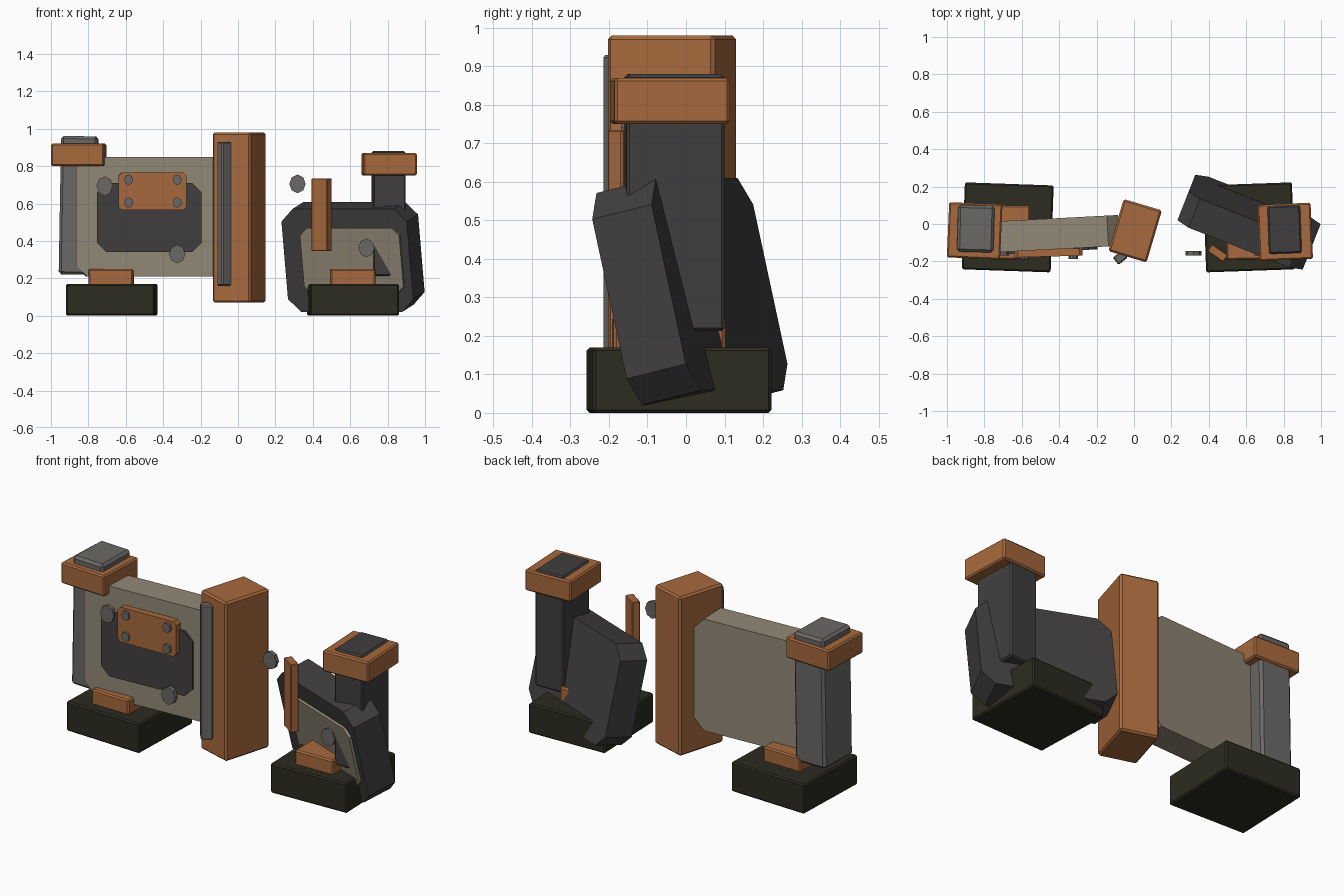
import bpy, bmesh
from math import radians
from mathutils import Euler, Vector

cube = bpy.data.objects.get("Cube")
if cube:
    bpy.data.objects.remove(cube, do_unlink=True)


def material(name, rgb):
    m = bpy.data.materials.new(name)
    m.use_nodes = True
    m.diffuse_color = (*rgb, 1)
    m.node_tree.nodes["Principled BSDF"].inputs["Base Color"].default_value = (*rgb, 1)
    return m


rust = material("rust_orange", (0.39, 0.142, 0.047))
grey = material("worn_grey", (0.145, 0.14, 0.132))
dark = material("charcoal", (0.052, 0.048, 0.049))
tan = material("dusty_tan", (0.29, 0.25, 0.18))
olive = material("dark_olive", (0.025, 0.025, 0.015))


def finish(bm, name, loc, rot, mat):
    mesh = bpy.data.meshes.new(name)
    bm.to_mesh(mesh)
    bm.free()
    mesh.materials.append(mat)
    ob = bpy.data.objects.new(name, mesh)
    ob.location = loc
    ob.rotation_euler = [radians(a) for a in rot]
    bpy.context.collection.objects.link(ob)
    return ob


def block(name, size, loc, mat, rot=(0, 0, 0), bevel=0.008, corner=0):
    """Box with chamfered edges; corner cuts only the four front-to-back edges."""
    bm = bmesh.new()
    bmesh.ops.create_cube(bm, size=1)
    bmesh.ops.scale(bm, vec=size, verts=bm.verts)
    edges = list(bm.edges)
    if corner:
        edges = [e for e in edges if abs(e.verts[0].co.y - e.verts[1].co.y) > 1e-4]
    bmesh.ops.bevel(bm, geom=edges, offset=corner or bevel, segments=1,
                    affect='EDGES', profile=0.5)
    return finish(bm, name, loc, rot, mat)


def rivet(name, radius, loc, depth):
    """Eight-sided stud facing the front."""
    bm = bmesh.new()
    bmesh.ops.create_cone(bm, cap_ends=True, segments=8, radius1=radius,
                          radius2=radius, depth=depth)
    bmesh.ops.scale(bm, vec=(0.87, 1, 1), verts=bm.verts)
    return finish(bm, name, loc, (90, 0, 0), grey)


# Feet with a small rust block on each
for side, x, turn in (("right", -0.675, -2), ("left", 0.615, 2)):
    block(side + "_foot", (0.475, 0.465, 0.17), (x, -0.018, 0.085), olive, (0, 0, turn))
    block(side + "_foot_block", (0.24, 0.29, 0.10), (x - 0.003, -0.045, 0.2), rust,
          (0, 0, turn * 0.5))

# Posts and their collars
block("right_post", (0.195, 0.25, 0.74), (-0.852, -0.025, 0.59), grey, (0, 1, -1.5), 0.014)
block("right_collar", (0.285, 0.295, 0.12), (-0.852, -0.037, 0.86), rust, (0, 0, -2.5))
block("left_post", (0.175, 0.255, 0.667), (0.805, -0.03, 0.546), dark, (0, 0, 2))
block("left_collar", (0.285, 0.3, 0.12), (0.808, -0.042, 0.81), rust, (0, 0, 2.5))

# Upright panel with its layered plates and rivets
block("right_panel", (0.79, 0.165, 0.64), (-0.475, -0.055, 0.53), tan, (0, 0, 3), corner=0.06)
block("right_panel_plate", (0.56, 0.04, 0.37), (-0.475, -0.13, 0.525), dark, (0, 0, 3), corner=0.05)
block("rust_plate", (0.365, 0.04, 0.2), (-0.457, -0.154, 0.665), rust, (0, 0, 1.5), corner=0.018)
for i, x in enumerate((-0.585, -0.325)):
    for j, z in enumerate((0.605, 0.727)):
        rivet(f"small_rivet_{i}{j}", 0.028, (x, -0.175, z), 0.024)

# Central beam with a grey edge strip
block("beam", (0.213, 0.29, 0.91), (0.006, -0.036, 0.525), rust, (0, 0, -16.5), 0.01)
block("beam_strip", (0.065, 0.05, 0.77), (-0.073, -0.179, 0.545), grey, (0, 0, 39), 0.007)

# Leaning slab with an inset plate in its own frame
lean = (13, 0, -21.5)
centre = Vector((0.615, 0.01, 0.315))
frame = Euler([radians(a) for a in lean]).to_matrix()
block("left_slab", (0.72, 0.17, 0.565), centre, dark, lean, corner=0.07)
block("left_slab_plate", (0.57, 0.04, 0.36), centre + frame @ Vector((0.03, -0.08, 0)),
      tan, lean, corner=0.04)

# Loose upright slat and large studs
block("slat", (0.104, 0.046, 0.39), (0.447, -0.156, 0.54), rust, (0, 0, -34.5), 0.004)
for i, (x, z) in enumerate(((-0.713, 0.695), (-0.325, 0.33), (0.318, 0.705), (0.687, 0.363))):
    rivet(f"large_rivet_{i}", 0.05, (x, -0.157, z), 0.024)
